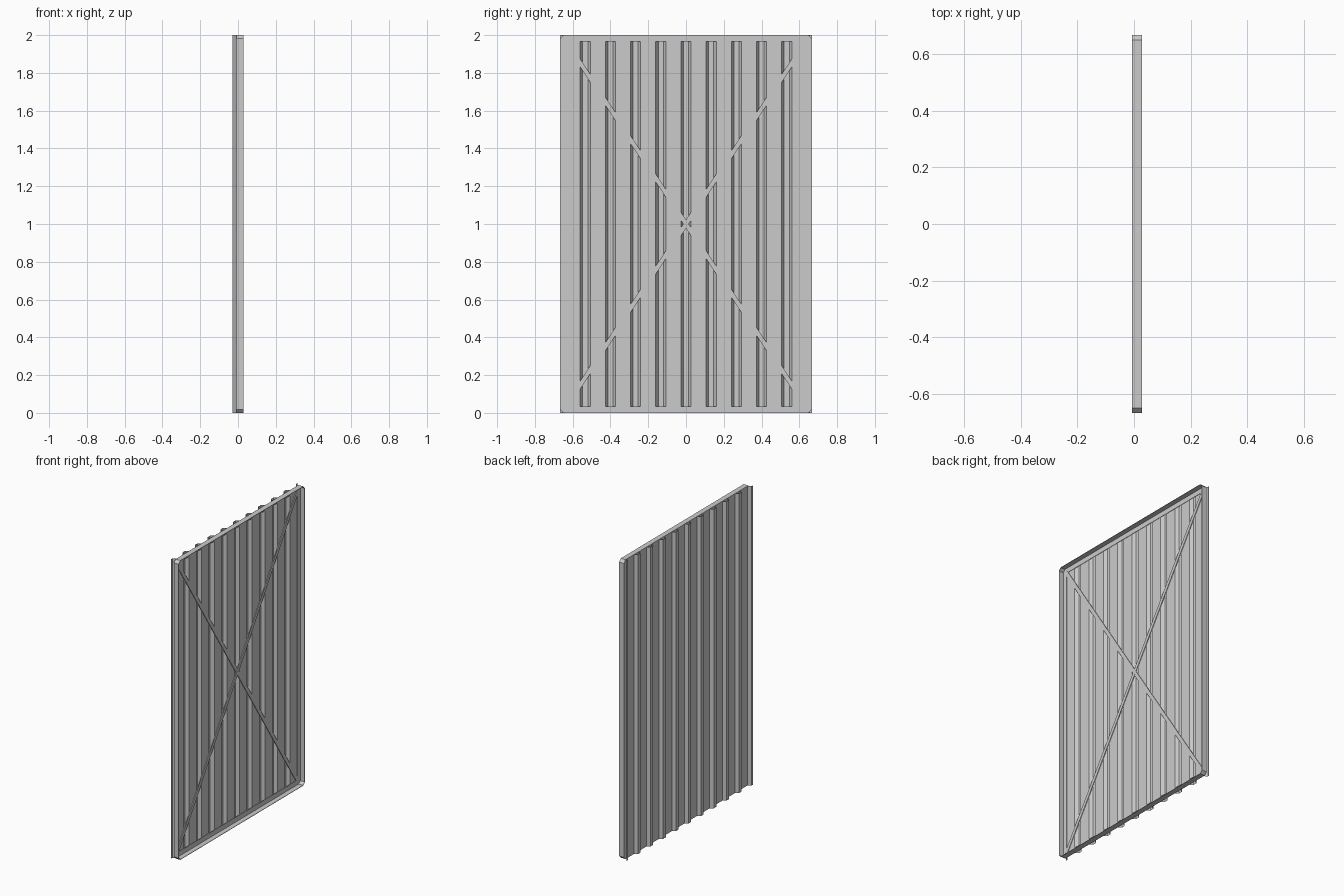
import bpy, bmesh, math

if "Cube" in bpy.data.objects:
    bpy.data.objects.remove(bpy.data.objects["Cube"])

HY, H = 0.667, 2.0            # half width, height
X_BACK, X_FLAT, X_FRONT = -0.028, -0.0075, 0.028
PITCH, T, LEG = HY / 5, 0.003, 0.035


def make(name, verts, faces):
    bm = bmesh.new()
    vs = [bm.verts.new(v) for v in verts]
    for f in faces:
        bm.faces.new([vs[i] for i in f])
    me = bpy.data.meshes.new(name)
    bm.normal_update()
    bm.to_mesh(me)
    bm.free()
    ob = bpy.data.objects.new(name, me)
    bpy.context.collection.objects.link(ob)
    return ob


# Corrugated sheet: ten pitches, half ribs at both side edges
profile = []
for k in range(-5, 6):
    for dy, x in ((-0.027, X_FLAT), (-0.0135, X_BACK), (0.0135, X_BACK), (0.027, X_FLAT)):
        y = k * PITCH + dy
        if abs(y) < HY:
            profile.append((x, y))
profile = [(X_BACK, -HY)] + profile + [(X_BACK, HY)]
n = len(profile)
make("corrugated_sheet",
     [(x, y, z) for z in (0, H) for x, y in profile],
     [(i, i + 1, n + i + 1, n + i) for i in range(n - 1)])


# Angle-iron frame: L section swept around an outline with clipped corners
def outline(d):
    c = max(0.018 - 0.586 * d, 0.0005)
    a, b = HY - d, H / 2 - d
    return [(a, c - b), (a, b - c), (a - c, b), (c - a, b),
            (-a, b - c), (-a, c - b), (c - a, -b), (a - c, -b)]


section = [(0, X_FLAT + 0.0005), (0, X_FRONT), (T, X_FRONT),
           (T, X_FLAT + T), (LEG, X_FLAT + T), (LEG, X_FLAT + 0.0005)]
m = len(section)
verts = [(x, y, z + H / 2) for d, x in section for y, z in outline(d)]
faces = []
for s in range(m):
    t = (s + 1) % m
    for i in range(8):
        j = (i + 1) % 8
        faces.append((s * 8 + i, s * 8 + j, t * 8 + j, t * 8 + i))
frame = make("angle_frame", verts, faces)
bm = bmesh.new()
bm.from_mesh(frame.data)
bmesh.ops.recalc_face_normals(bm, faces=bm.faces)
bm.to_mesh(frame.data)
bm.free()

# Diagonal flat-bar braces
ey, ez = HY - LEG + 0.005, H / 2 - LEG + 0.005
for side, name in ((1, "brace_rising"), (-1, "brace_falling")):
    bpy.ops.mesh.primitive_cube_add(size=1)
    ob = bpy.context.object
    ob.name = name
    ob.location = (X_FLAT + 0.0025 + (0.0005 if side > 0 else 0), 0, H / 2)
    ob.scale = (0.004, 0.024, 2 * math.hypot(ey, ez))
    ob.rotation_euler = (-side * math.atan2(ey, ez), 0, 0)
